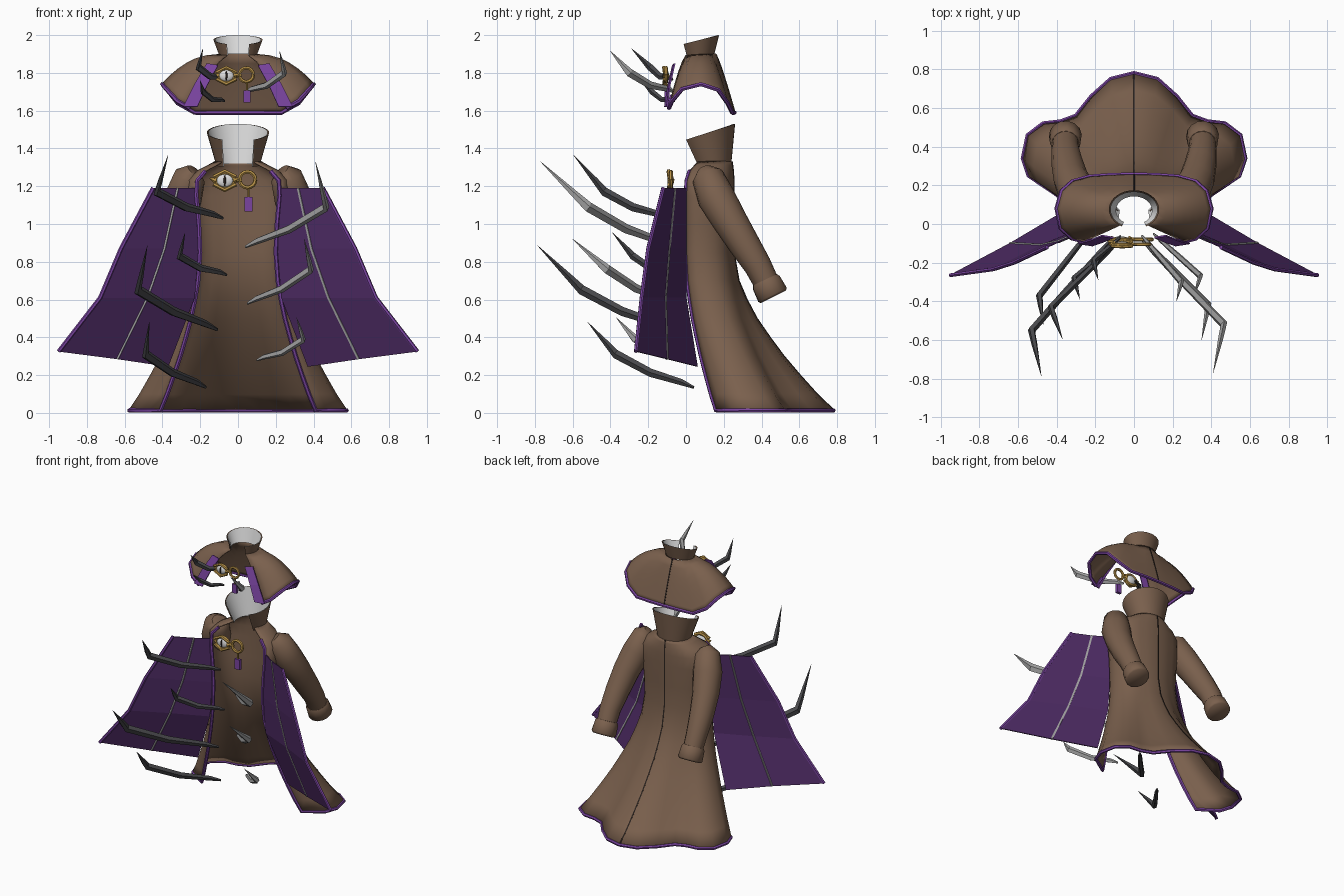
import bpy, bmesh, math
from mathutils import Vector, Matrix

if "Cube" in bpy.data.objects:
    bpy.data.objects.remove(bpy.data.objects["Cube"])


def srgb(*c):
    return [((v / 255 + .055) / 1.055) ** 2.4 for v in c] + [1]


def mat(name, *c):
    m = bpy.data.materials.new(name)
    m.diffuse_color = srgb(*c)
    m.use_nodes = True
    m.node_tree.nodes["Principled BSDF"].inputs["Base Color"].default_value = m.diffuse_color
    return m


BROWN = mat("brown_cloth", 122, 96, 77)
PURPLE = mat("dark_purple_lining", 76, 42, 98)
TRIM = mat("purple_trim", 122, 68, 160)
WHITE = mat("white", 222, 222, 222)
LIGHT = mat("light_grey", 160, 160, 160)
DARK = mat("dark_grey", 72, 72, 75)
GOLD = mat("gold", 184, 146, 72)
BLACK = mat("dark_seam", 40, 32, 28)


def finish(name, bm, m, smooth=40):
    bmesh.ops.recalc_face_normals(bm, faces=bm.faces)
    me = bpy.data.meshes.new(name)
    bm.to_mesh(me)
    bm.free()
    ob = bpy.data.objects.new(name, me)
    bpy.context.collection.objects.link(ob)
    me.materials.append(m)
    if smooth:
        bpy.ops.object.select_all(action='DESELECT')
        ob.select_set(True)
        bpy.context.view_layer.objects.active = ob
        bpy.ops.object.shade_smooth_by_angle(angle=math.radians(smooth))
    return ob


def grid(name, rows, m, thick=0, smooth=50):
    """Sheet through rows of points."""
    bm = bmesh.new()
    vs = [[bm.verts.new(p) for p in r] for r in rows]
    for a, b in zip(vs, vs[1:]):
        for i in range(len(a) - 1):
            bm.faces.new((a[i], a[i + 1], b[i + 1], b[i]))
    ob = finish(name, bm, m, smooth)
    if thick:
        mod = ob.modifiers.new("thickness", 'SOLIDIFY')
        mod.thickness, mod.offset = thick, 0
    return ob


def tube(name, path, radii, m, sides=6, flat=1, smooth=50):
    """Capped tube along a path, one radius per point (or one for all)."""
    pts = [Vector(p) for p in path]
    if not isinstance(radii, (list, tuple)):
        radii = [radii] * len(pts)
    bm = bmesh.new()
    n, rings = Vector((.37, .2, .9)), []
    for i, p in enumerate(pts):
        t = (pts[min(i + 1, len(pts) - 1)] - pts[max(i - 1, 0)]).normalized()
        n = (n - t * n.dot(t)).normalized()
        b = t.cross(n)
        rings.append([bm.verts.new(p + radii[i] * (n * math.cos(a) + b * math.sin(a) * flat))
                      for a in (2 * math.pi * k / sides for k in range(sides))])
    for a, b in zip(rings, rings[1:]):
        for k in range(sides):
            j = (k + 1) % sides
            bm.faces.new((a[k], a[j], b[j], b[k]))
    bm.faces.new(rings[0])
    bm.faces.new(rings[-1])
    return finish(name, bm, m, smooth)


def mirrored(half):
    """Half row, front edge to back centre, completed to the other side."""
    return [Vector(p) for p in half] + [Vector((-p[0], p[1], p[2])) for p in half[-2::-1]]


def lerp(a, b, t):
    return [p + (q - p) * t for p, q in zip(a, b)]


def edging(name, rows):
    """Trim running down one front edge, round the hem and up the other."""
    tube(name, [r[0] for r in rows[:0:-1]] + rows[0] + [r[-1] for r in rows[1:]], .012, TRIM)


def arc(rx, ry, cy, gap, n, z_front, z_back):
    """Half ring from the open front round to the back."""
    out = []
    for i in range(n):
        a = gap + (math.pi - gap) * i / (n - 1)
        k = (1 - math.cos(a)) / 2
        out.append((rx * math.sin(a), cy - ry * math.cos(a), z_front + (z_back - z_front) * k))
    return out


# coat body, open at the front
hem = [(.41, .16), (.47, .2), (.545, .25), (.575, .34), (.55, .46), (.47, .52),
       (.38, .53), (.3, .56), (.22, .66), (.12, .75), (0, .78)]
waist = [(.2, 0), (.225, .02), (.24, .05), (.24, .1), (.23, .15), (.2, .19),
         (.17, .215), (.13, .23), (.09, .24), (.05, .25), (0, .25)]
neck = [p[:2] for p in arc(.12, .1, .14, .75, 11, 0, 0)]
rows = []
for z, w in ((.013, 1), (.1, .83), (.2, .66), (.3, .5), (.4, .36), (.5, .23), (.6, .13), (.7, .05), (.85, 0)):
    rows.append(mirrored([(*lerp(a, b, w), z) for a, b in zip(waist, hem)]))
for z, s, w in ((1.0, 1.03, 0), (1.15, 1.1, 0), (1.23, 1.12, .06), (1.28, 1.05, .3), (1.31, 1, .7), (1.33, 1, 1)):
    rows.append(mirrored([(lerp(a, b, w)[0] * s, lerp(a, b, w)[1], z) for a, b in zip(waist, neck)]))
grid("coat_body", rows, BROWN, .008)
edging("coat_trim", rows[:-2])
tube("coat_back_seam", [r[10] + Vector((0, .002, 0)) for r in rows], .006, BLACK, 4)

# shoulder cape
edge = [(.26, -.09, 1.615), (.32, -.075, 1.65), (.38, -.02, 1.715), (.4, .08, 1.74), (.375, .17, 1.71),
        (.32, .22, 1.64), (.23, .245, 1.59), (.12, .253, 1.59), (0, .256, 1.59)]
top = arc(.105, .085, .07, .6, 9, 1.89, 1.9)
cape = []
for s in (1, .92, .82, .7, .55, .4, .2, 0):
    half = []
    for a, b in zip(top, edge):
        power = 1.15 + 1.0 * min(1, max(0, (b[2] - 1.59) / .14))
        x, y, _ = lerp(a, b, s)
        half.append((x, y, a[2] + (b[2] - a[2]) * s ** power))
    cape.append(mirrored(half))
grid("shoulder_cape", cape, BROWN, .008)
edging("cape_trim", cape[:3])
tube("cape_back_seam", [r[8] + Vector((0, .002, 0)) for r in cape], .006, BLACK, 4)

# standing collars with pale insides
for name, lo, hi in (("coat_collar", (.115, .1, .14, .75, 15, 1.3, 1.32), (.165, .14, .12, .55, 15, 1.44, 1.53)),
                     ("cape_collar", (.1, .08, .07, .6, 15, 1.89, 1.9), (.13, .1, .075, .5, 15, 1.95, 2.0))):
    grid(name, [mirrored(arc(*lo)), mirrored(arc(*hi))], BROWN)
    inner = [(r[0] - .007, r[1] - .007, *r[2:]) for r in (lo, hi)]
    grid(name + "_lining", [mirrored(arc(*r)) for r in inner], WHITE)

for sx, side in ((1, "right"), (-1, "left")):
    def m(p):
        return Vector((p[0] * sx, p[1], p[2]))

    # sleeve and cuff
    tube(side + "_sleeve", [m(p) for p in ((.23, .1, 1.28), (.255, .115, 1.25), (.29, .16, 1.14), (.325, .23, 1.02),
         (.345, .31, .89), (.355, .38, .78), (.355, .44, .66))], [.045, .085, .1, .092, .083, .073, .066], BROWN, 14)
    tube(side + "_cuff", [m(p) for p in ((.355, .418, .705), (.355, .425, .69), (.355, .458, .625), (.355, .463, .615))],
         [.07, .08, .085, .075], BROWN, 14)

    # front flap turned outward
    inn = [(.23, 0, 1.19), (.21, 0, .87), (.23, 0, .61), (.37, .06, .245)]
    mid = [(.32, -.06, 1.19), (.39, -.09, .87), (.48, -.11, .61), (.64, -.1, .285)]
    out = [(.45, -.12, 1.19), (.62, -.2, .87), (.73, -.235, .61), (.95, -.265, .325)]
    grid(side + "_flap", [[m(p) for p in r] for r in zip(inn, mid, out)], PURPLE, .006, 0)
    tube(side + "_flap_trim", [m(p) for p in out], .011, TRIM)
    tube(side + "_flap_zip", [m(p) for p in mid], .009, LIGHT, 4)

    # cape lapel
    grid(side + "_lapel", [[m(p) for p in r] for r in (((.29, -.1, 1.62), (.215, -.112, 1.62)),
         ((.23, -.085, 1.74), (.165, -.095, 1.73)), ((.165, -.06, 1.85), (.105, -.07, 1.84)))], TRIM, .008, 0)

# claws: base, bend, tip
claws = [
    (DARK, (-.08, -.09, 1.03), (-.43, -.43, 1.17), (-.37, -.595, 1.365), 1),
    (DARK, (-.06, -.07, .73), (-.31, -.28, .83), (-.28, -.39, .955), .85),
    (DARK, (-.11, -.07, .44), (-.53, -.55, .65), (-.48, -.785, .885), 1.1),
    (DARK, (-.17, .04, .135), (-.49, -.37, .31), (-.47, -.52, .48), 1),
    (LIGHT, (.04, -.08, .88), (.465, -.52, 1.09), (.41, -.77, 1.33), 1.1),
    (LIGHT, (.05, -.08, .58), (.385, -.42, .76), (.35, -.6, .92), 1),
    (LIGHT, (.1, -.05, .28), (.345, -.27, .39), (.31, -.37, .505), .85),
    (DARK, (-.07, -.07, 1.765), (-.21, -.19, 1.83), (-.185, -.29, 1.93), .8),
    (DARK, (-.07, -.06, 1.65), (-.185, -.18, 1.7), (-.2, -.24, 1.76), .65),
    (LIGHT, (.04, -.06, 1.7), (.245, -.3, 1.8), (.22, -.4, 1.915), .9)]
for i, (col, a, b, c, s) in enumerate(claws):
    a, b, c = Vector(a), Vector(b), Vector(c)
    drop = Vector((0, 0, -.02))
    path = [a, a.lerp(b, .15), a.lerp(b, .55) + drop, b, b.lerp(c, .3), c]
    tube(f"claw_{i + 1}", path, [r * s for r in (.008, .018, .024, .026, .018, .001)], col, 5, .7, 30)


# clasps: eye brooch, ring and hanging tag
def ring(name, x, y, z, rx, rz, r):
    pts = [(x + rx * math.cos(a), y, z + rz * math.sin(a)) for a in (2 * math.pi * k / 16 for k in range(17))]
    tube(name, pts, r, GOLD, 6)


def ball(name, loc, scale, m):
    bm = bmesh.new()
    bmesh.ops.create_uvsphere(bm, u_segments=16, v_segments=8, radius=1,
                              matrix=Matrix.Translation(loc) @ Matrix.Diagonal((*scale, 1)))
    finish(name, bm, m)


def box(name, loc, size, m):
    bm = bmesh.new()
    bmesh.ops.create_cube(bm, size=1, matrix=Matrix.Translation(loc) @ Matrix.Diagonal((*size, 1)))
    finish(name, bm, m, 0)


for name, y, z, s in (("coat", -.08, 1.23, 1), ("cape", -.105, 1.785, .88)):
    x = -.07 * s
    ring(name + "_eye_frame", x, y, z, .052 * s, .042 * s, .011 * s)
    for k in (-1, 1):
        tube(f"{name}_eye_point_{k + 1}", [(x + k * .045 * s, y, z), (x + k * .08 * s, y, z + .012 * s)],
             [.02 * s, .003], GOLD)
        tube(f"{name}_eye_lid_{k + 1}", [(x - .06 * s, y - .008, z + k * .02 * s), (x, y - .012, z + k * .05 * s),
             (x + .06 * s, y - .008, z + k * .02 * s)], .011 * s, GOLD)
    ball(name + "_eye", (x, y, z), (.046 * s, .016, .036 * s), WHITE)
    ball(name + "_eye_slit", (x, y - .012, z), (.007 * s, .007, .028 * s), BLACK)
    ring(name + "_clasp_ring", .05 * s, y, z + .005, .042 * s, .042 * s, .011 * s)
    tube(name + "_clasp_bar", [(x + .05 * s, y, z), (.02 * s, y, z)], .01 * s, GOLD)
    tube(name + "_tag_link", [(.055 * s, y, z - .04 * s), (.055 * s, y, z - .1 * s)], .006, GOLD)
    box(name + "_tag", (.055 * s, y, z - .125 * s), (.042 * s, .02, .075 * s), TRIM)
